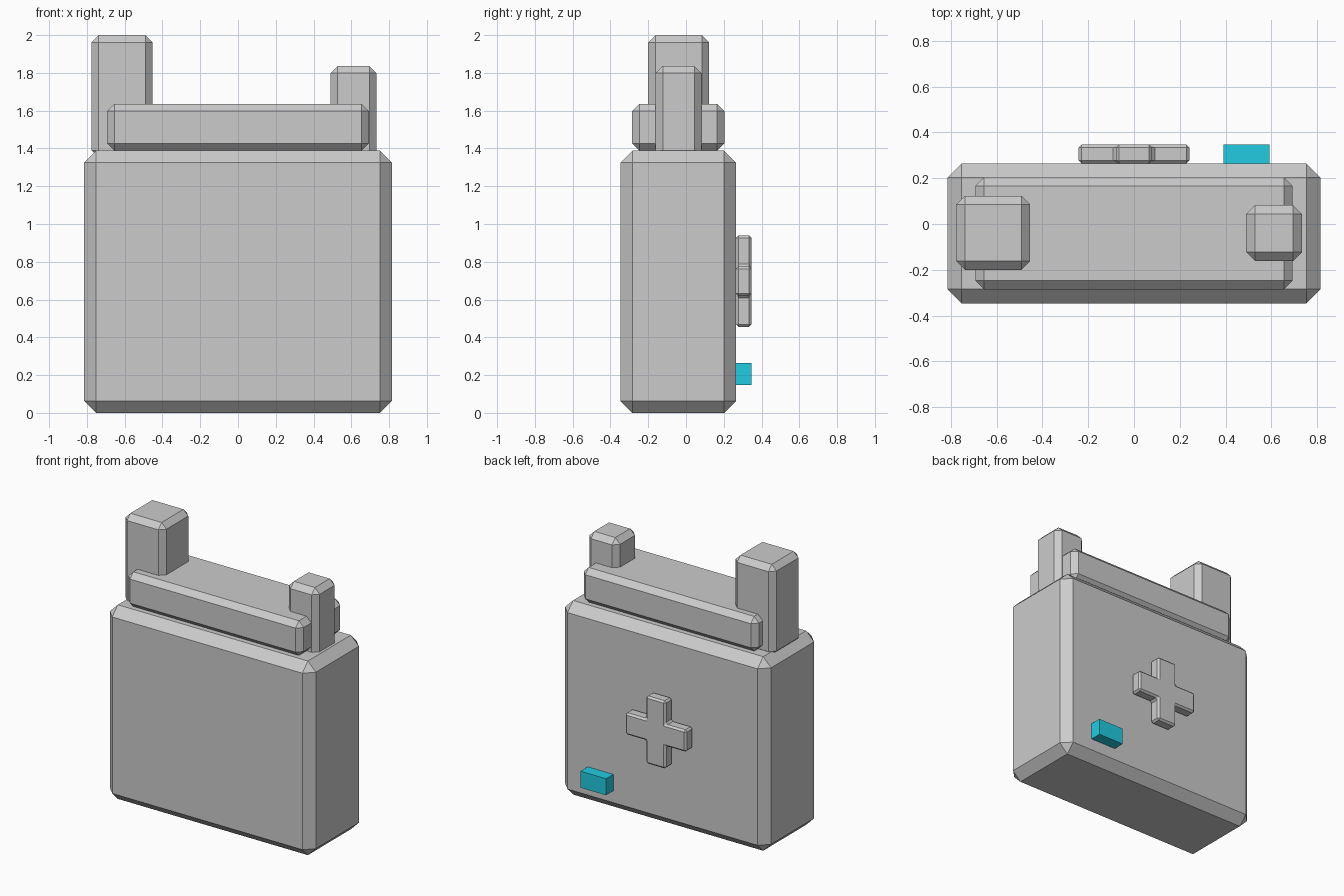
import bpy, bmesh

if "Cube" in bpy.data.objects:
    bpy.data.objects.remove(bpy.data.objects["Cube"])


def finish(name, bm, bevel):
    bmesh.ops.recalc_face_normals(bm, faces=bm.faces)
    mesh = bpy.data.meshes.new(name)
    bm.to_mesh(mesh)
    bm.free()
    ob = bpy.data.objects.new(name, mesh)
    bpy.context.collection.objects.link(ob)
    if bevel:
        mod = ob.modifiers.new("chamfer", 'BEVEL')
        mod.width = bevel
        mod.segments = 1
        mod.limit_method = 'ANGLE'
    return ob


def box(name, x, y, z, bevel=0.0):
    """Box from (min, max) ranges with flat chamfered edges."""
    bm = bmesh.new()
    bmesh.ops.create_cube(bm, size=1)
    for v in bm.verts:
        v.co = [(lo + hi) / 2 + c * (hi - lo)
                for c, (lo, hi) in zip(v.co, (x, y, z))]
    return finish(name, bm, bevel)


# Main body and the slab on top
box("body", (-0.815, 0.815), (-0.347, 0.265), (0, 1.388), 0.063)
box("top_slab", (-0.693, 0.693), (-0.285, 0.203), (1.388, 1.636), 0.038)

# Two terminal posts, sunk slightly into the body
box("tall_post", (-0.776, -0.453), (-0.2, 0.123), (1.352, 2.0), 0.038)
box("short_post", (0.49, 0.733), (-0.161, 0.082), (1.34, 1.837), 0.038)

# Raised plus sign on the back
a, b, zc = 0.078, 0.242, 0.698
profile = [(a, b), (a, a), (b, a), (b, -a), (a, -a), (a, -b),
           (-a, -b), (-a, -a), (-b, -a), (-b, a), (-a, a), (-a, b)]
bm = bmesh.new()
face = bm.faces.new([bm.verts.new((x, 0.264, zc + z)) for x, z in profile])
ext = bmesh.ops.extrude_face_region(bm, geom=[face], use_keep_orig=True)
moved = [g for g in ext["geom"] if isinstance(g, bmesh.types.BMVert)]
bmesh.ops.translate(bm, vec=(0, 0.083, 0), verts=moved)
finish("plus_sign", bm, 0.013)

# Cyan indicator light on the back
light = box("indicator_light", (0.39, 0.592), (0.255, 0.347), (0.147, 0.265))
cyan = bpy.data.materials.new("cyan")
cyan.diffuse_color = (0.016, 0.6, 0.75, 1)
cyan.use_nodes = True
cyan.node_tree.nodes["Principled BSDF"].inputs["Base Color"].default_value = cyan.diffuse_color
light.data.materials.append(cyan)
